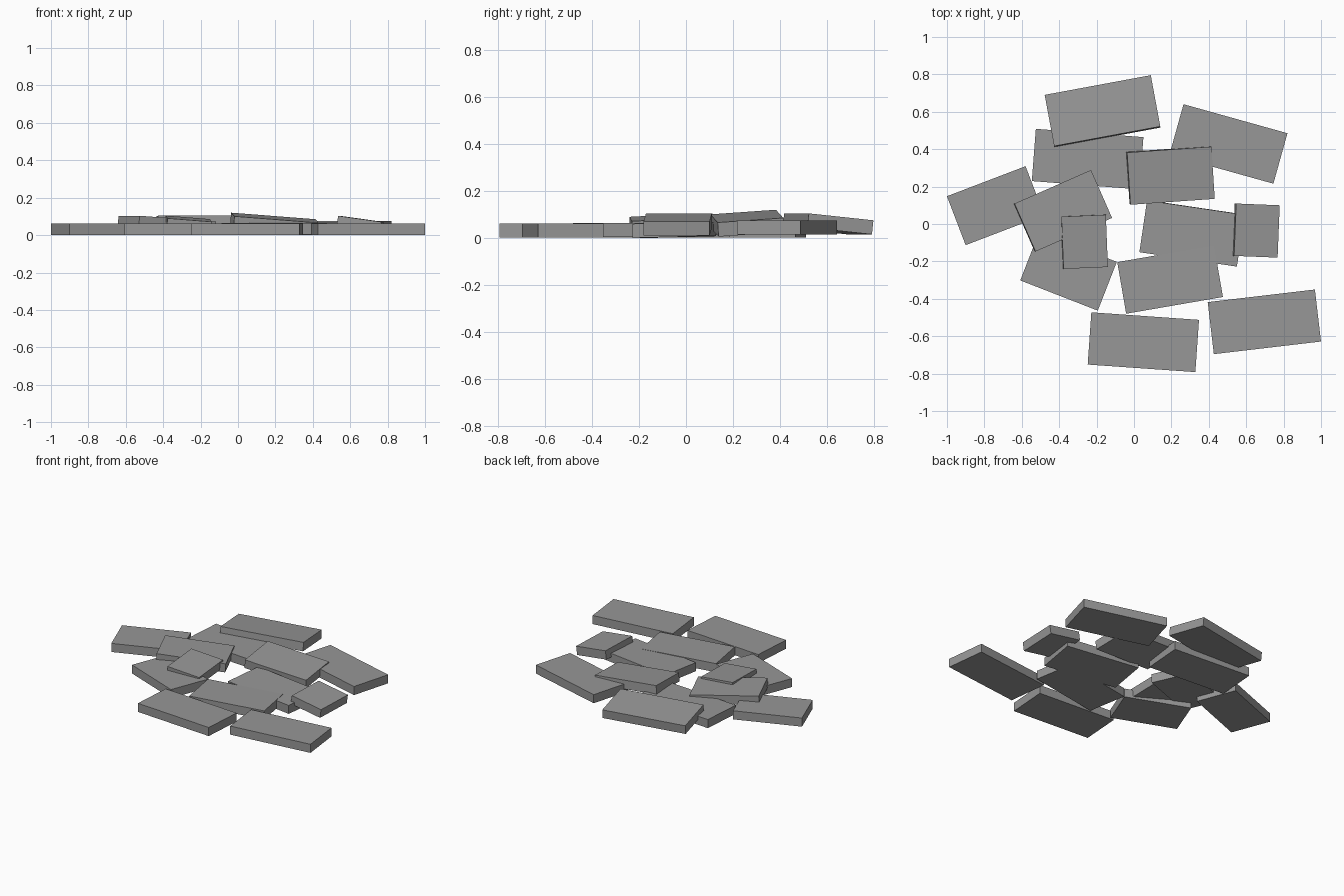
import bpy
from math import radians

THICK, WIDTH = 0.06, 0.28

# Dark grey stone
stone = bpy.data.materials.new("dark_stone")
stone.diffuse_color = (0.31, 0.31, 0.31, 1)


def slab(name, x, y, length, turn, z=0.032, tip_x=0, tip_y=0):
    """Flat rectangular paving slab; angles in degrees."""
    bpy.ops.mesh.primitive_cube_add(size=1, location=(x, y, z))
    ob = bpy.context.object
    ob.name = name
    ob.scale = (length, WIDTH, THICK)
    ob.rotation_euler = (radians(tip_x), radians(tip_y), radians(turn))
    ob.data.materials.append(stone)
    return ob


# Slabs lying flat: x, y, length, turn
flat = [
    (-0.248, 0.347, 0.577, -4.4),
    (-0.740, 0.098, 0.450, 20.9),
    (-0.350, -0.252, 0.445, -21.3),
    (0.193, -0.297, 0.525, 9.8, 0.034),
    (0.050, -0.632, 0.577, -4.0),
    (0.697, -0.523, 0.577, 6.7),
]
for i, s in enumerate(flat):
    slab(f"flat_slab_{i + 1}", *s)

# Slabs leaning on their neighbours: x, y, length, turn, z, tip_x, tip_y
leaning = [
    (0.310, -0.050, 0.527, -8.4, 0.034, 1.5, 0),
    (-0.168, 0.603, 0.577, 10.5, 0.060, -6.0, 0),
    (0.505, 0.428, 0.577, -15.6, 0.045, 0, 0),
    (-0.380, 0.070, 0.448, 23.7, 0.058, 0, 4.0),
    (0.195, 0.260, 0.453, 4.0, 0.063, 4.0, 4.4),
    (-0.266, -0.094, 0.238, 2.5, 0.058, 3.0, 4.5),
    (0.653, -0.035, 0.235, -2.3, 0.057, 0, 8.0),
]
for i, s in enumerate(leaning):
    slab(f"leaning_slab_{i + 1}", *s)
